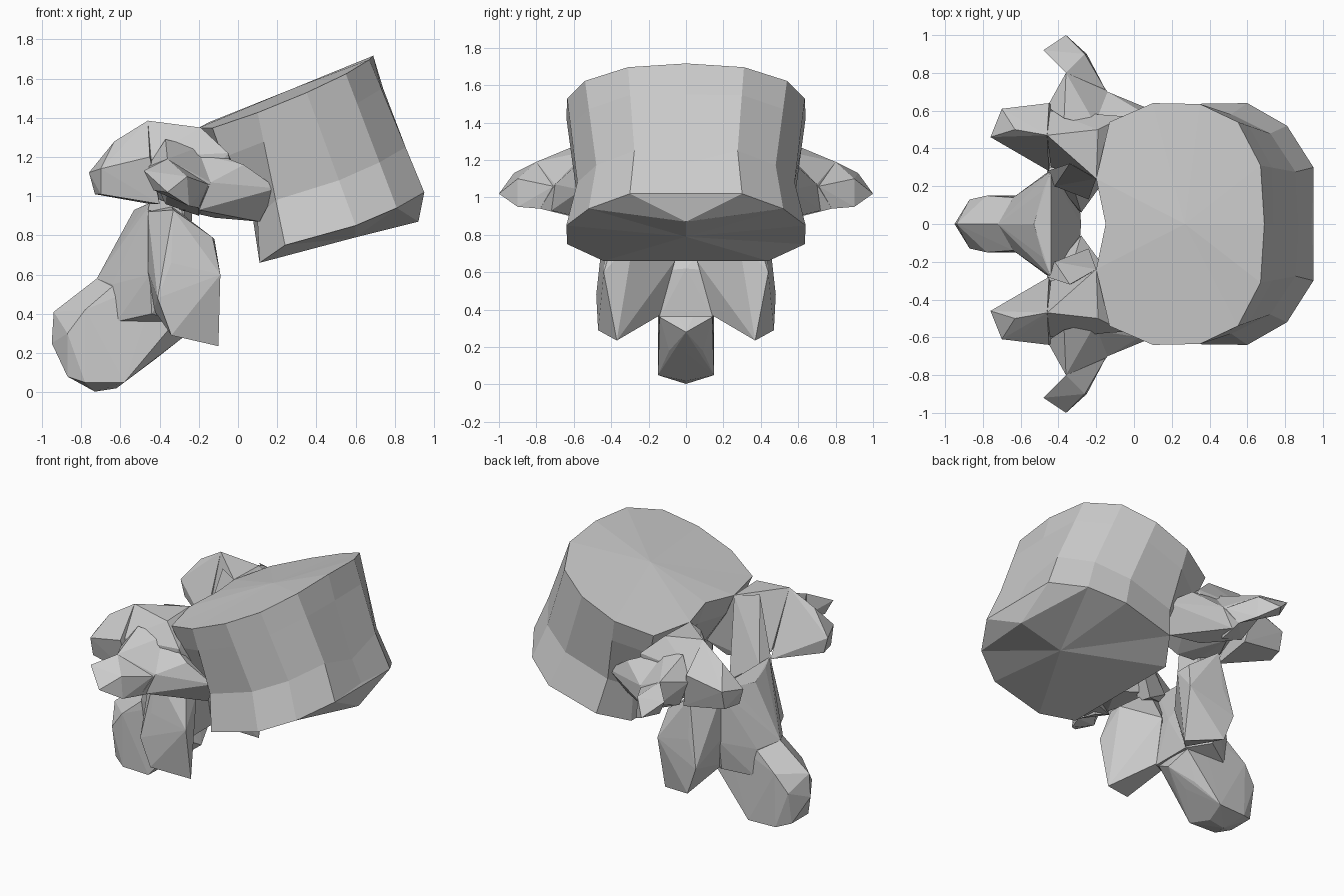
import bpy, bmesh
from mathutils import Vector

def finish(bm, name):
    bmesh.ops.recalc_face_normals(bm, faces=bm.faces)
    me = bpy.data.meshes.new(name)
    bm.to_mesh(me)
    bm.free()
    ob = bpy.data.objects.new(name, me)
    bpy.context.collection.objects.link(ob)
    return ob

def flip(p):
    return (p[0], -p[1], p[2])

def hull(name, pts):
    bm = bmesh.new()
    for p in set(pts):
        bm.verts.new(p)
    bmesh.ops.convex_hull(bm, input=bm.verts)
    loose = [v for v in bm.verts if not v.link_faces]
    bmesh.ops.delete(bm, geom=loose, context='VERTS')
    return finish(bm, name)

def centred(name, pts):
    return hull(name, pts + [flip(p) for p in pts])

def pair(name, pts):
    hull(name + "_left", pts)
    hull(name + "_right", [flip(p) for p in pts])

# Cranium: tilted drum lofted through four rings, closed with fans
top = [(-.15, 0), (-.2, .24), (-.13, .54), (.1, .64), (.35, .635), (.55, .54), (.67, .31), (.69, 0)]
top = [Vector((x, y, 1.36 + .405 * (x + .19) - .05 * y * y / .4)) for x, y in top]
base = [Vector(p) for p in [(.11, 0, .66), (.11, .24, .66), (.11, .44, .66), (.24, .635, .75),
        (.6, .64, .85), (.81, .52, .94), (.95, .3, 1.02), (.94, 0, 1.035)]]

def between(t, narrow, front_shift, back):
    ring = [a.lerp(b, t) for a, b in zip(top, base)]
    for i, p in enumerate(ring):
        p.y *= narrow
        if i < 3:
            p.x += front_shift
    ring[7].x, ring[7].z = back
    return ring

rings = [top, between(.22, .97, 0, (.74, 1.55)), between(.66, .91, .07, (.87, 1.18)), base]
bm = bmesh.new()
loops = []
for half in rings:
    full = half + [Vector(flip(p)) for p in half[-2:0:-1]]
    loops.append([bm.verts.new(p) for p in full])
n = len(loops[0])
for a, b in zip(loops, loops[1:]):
    for i in range(n):
        bm.faces.new((a[i], a[(i + 1) % n], b[(i + 1) % n], b[i]))
for loop, c in ((loops[0], (.27, 0, 1.545)), (loops[-1], (.6, 0, .79))):
    v = bm.verts.new(c)
    for i in range(n):
        bm.faces.new((loop[i], loop[(i + 1) % n], v))
finish(bm, "cranium")

# Back lip of the cranium base
centred("cranium_back_lip", [(.95, .3, 1.02), (.94, 0, 1.035), (.92, 0, .87), (.6, 0, .79), (.81, .52, .94)])

# Brow lobes, their roots on the cranium and the pillars down to the nose
pair("brow_lobe", [(-.76, .46, 1.12), (-.73, .46, 1.01), (-.7, .61, 1.14), (-.7, .58, 1.01),
     (-.63, .5, 1.28), (-.46, .47, 1.385), (-.45, .64, 1.2), (-.6, .59, 1.2),
     (-.45, .42, 1.2), (-.45, .28, .96), (-.4, .6, .96)])
pair("brow_root", [(-.46, .47, 1.385), (-.45, .6, 1.2), (-.44, .3, 1.0), (-.2, .24, 1.35),
     (-.19, .5, 1.35), (-.05, .57, 1.22), (-.28, .26, .93), (-.27, .58, .93),
     (.0, .5, .97), (-.1, .3, .89), (.05, .3, .95)])
pair("brow_pillar", [(-.2, .24, 1.35), (-.34, .32, 1.36), (-.24, .13, .82), (-.42, .2, .94),
     (-.28, .3, .88), (-.46, .28, .93)])

# Side prongs, with a wide root running back along the cranium
pair("prong_root", [(-.2, .5, 1.25), (-.23, .56, 1.22), (.03, .6, 1.16), (.2, .56, 1.04), (.11, .48, .87),
     (.02, .57, .95), (-.14, .7, 1.07), (-.12, .5, .89), (-.3, .6, .93), (-.2, .72, .93)])
pair("prong_base", [(-.2, .52, 1.25), (-.37, .56, 1.29), (-.46, .62, 1.15), (-.37, .6, .96),
     (-.2, .62, .9), (-.14, .7, 1.07), (-.36, .8, 1.19),
     (-.36, .8, 1.04), (-.2, .78, .94)])
pair("prong_tip", [(-.36, .8, 1.19), (-.36, .8, 1.04), (-.2, .78, .94), (-.15, .71, 1.06),
     (-.25, .9, .95), (-.26, .9, 1.1), (-.36, 1.0, 1.02), (-.48, .92, 1.13), (-.43, .9, 1.03)])

# Nose bridge (its back slopes down) and snout
centred("nose_bridge", [(-.53, 0, .93), (-.48, .18, .95), (-.44, .28, .97), (-.72, 0, .58),
        (-.64, .14, .55), (-.28, 0, .62), (-.3, .14, .36), (-.45, .28, .6), (-.3, .25, .6),
        (-.44, .24, .4), (-.62, .14, .36)])
centred("snout", [(-.95, 0, .25), (-.94, 0, .41), (-.87, .13, .3), (-.78, .15, .42),
        (-.87, .09, .08), (-.78, .14, .05), (-.73, 0, .003), (-.58, .15, .05), (-.62, 0, .02),
        (-.42, 0, .17), (-.42, .09, .18), (-.28, 0, .28), (-.32, .14, .36),
        (-.72, 0, .58), (-.64, .14, .54), (-.4, .14, .58)])

# Cheek plates
pair("cheek_plate", [(-.34, .26, .95), (-.46, .28, .92), (-.12, .28, .78), (-.33, .43, .93),
     (-.13, .38, .79), (-.46, .28, .62), (-.34, .46, .66), (-.09, .44, .6), (-.1, .37, .235),
     (-.34, .47, .29), (-.41, .48, .48), (-.3, .14, .37), (-.28, .06, .66), (-.43, .2, .42)])
